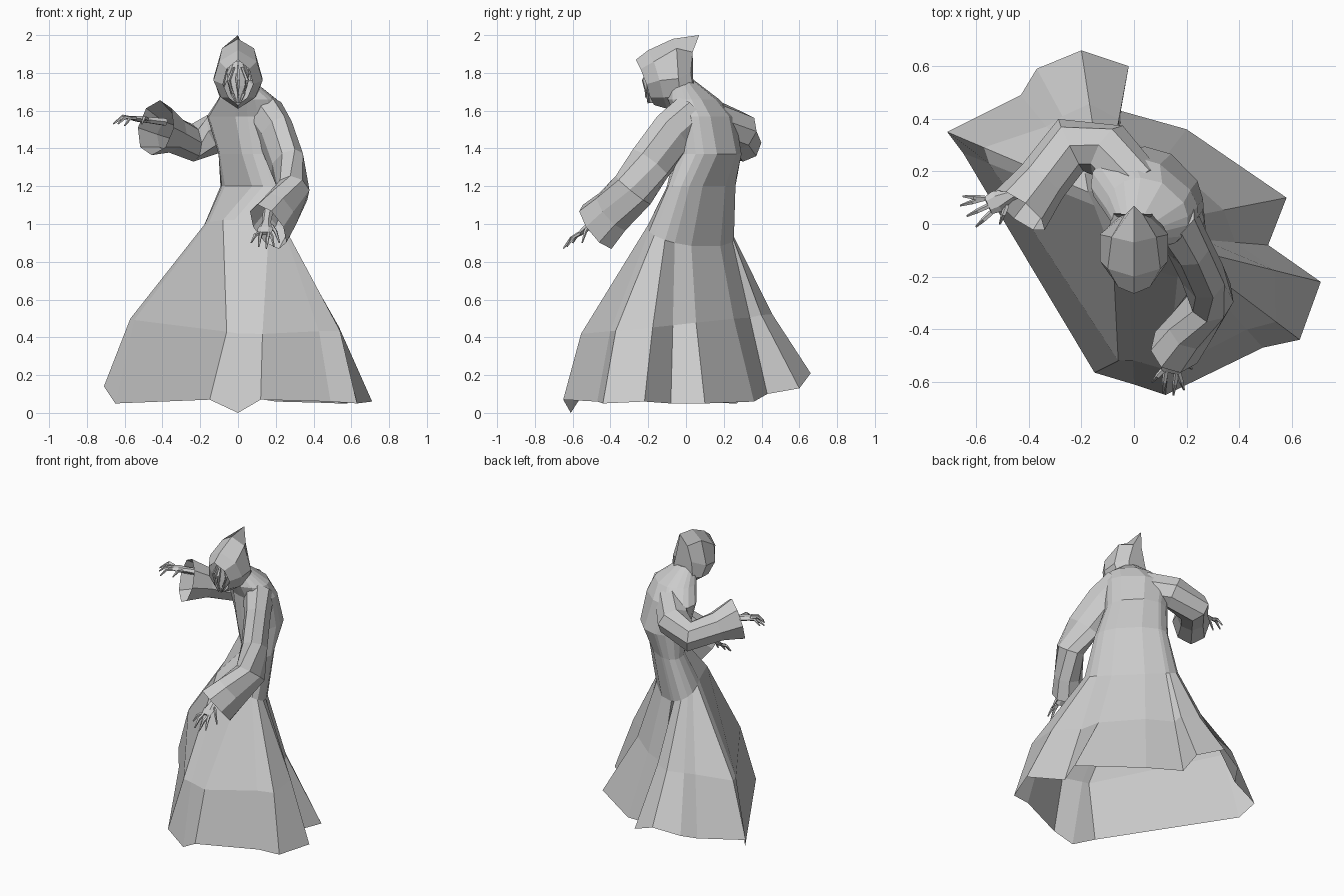
import bpy
import bmesh
from math import atan2, cos, pi, radians, sin, tau
from mathutils import Vector

old = bpy.data.objects.get("Cube")
if old:
    bpy.data.objects.remove(old, do_unlink=True)

grey = bpy.data.materials.new("plain grey")
grey.use_nodes = True
grey.diffuse_color = (.6, .6, .6, 1)
grey.node_tree.nodes["Principled BSDF"].inputs["Base Color"].default_value = grey.diffuse_color


def loft(name, rings, cap_start=False, cap_end=False):
    """Skin a series of closed rings that have equal point counts."""
    bm = bmesh.new()
    loops = [[bm.verts.new(p) for p in ring] for ring in rings]
    for low, high in zip(loops, loops[1:]):
        for i in range(len(low)):
            j = (i + 1) % len(low)
            bm.faces.new((low[i], low[j], high[j], high[i]))
    if cap_start:
        bm.faces.new(loops[0][::-1])
    if cap_end:
        bm.faces.new(loops[-1])
    bmesh.ops.recalc_face_normals(bm, faces=bm.faces)
    mesh = bpy.data.meshes.new(name)
    bm.to_mesh(mesh)
    bm.free()
    mesh.materials.append(grey)
    obj = bpy.data.objects.new(name, mesh)
    bpy.context.collection.objects.link(obj)
    return obj


def tube(name, stations, sides, cap_start=True, cap_end=True):
    """Sweep an oval along stations of (position, side radius, upright radius)."""
    points = [Vector(s[0]) for s in stations]
    rings = []
    for k, (_, across, tall) in enumerate(stations):
        along = points[min(k + 1, len(points) - 1)] - points[max(k - 1, 0)]
        side = along.cross(Vector((0, 0, 1))).normalized()
        up = side.cross(along).normalized()
        rings.append([points[k] + side * across * cos(tau * i / sides)
                      + up * tall * sin(tau * i / sides) for i in range(sides)])
    return loft(name, rings, cap_start, cap_end)


# Robe: irregular pleated hem, flaring out of an oval body
hem = [Vector(p) for p in (
    (0, -.61, 0), (.12, -.65, .07), (.49, -.47, .06), (.63, -.44, .05),
    (.71, -.22, .06), (.51, -.08, .05), (.58, .1, .05), (.2, .36, .06),
    (-.05, .43, .1), (-.02, .6, .13), (-.2, .66, .21), (-.37, .59, .17),
    (-.43, .49, .13), (-.71, .35, .14), (-.65, .27, .05), (-.15, -.565, .07))]
flare = (.8, .79, .75, .75, .6, .5, .35, .4, .5, .42, .5, .5, .6, .74, .8, .78)
start = radians(-97)
angles = []
for i, p in enumerate(hem):
    true_angle = (atan2(p.y - .04, p.x - .07) - start) % tau
    angles.append(start + (true_angle + tau * i / len(hem)) / 2)


def body_ring(x, y, z, wide, deep, turn=0):
    """Oval cross-section, turned so that one shoulder leads."""
    t = radians(turn)
    c, s = cos(t), sin(t)
    ring = []
    for a in angles:
        u, v = wide * cos(a - t), deep * sin(a - t)
        ring.append(Vector((x + u * c - v * s, y + u * s + v * c, z)))
    return ring


# The hip line dips towards the back left; a narrow fold runs down the front
hips = body_ring(.045, .025, .98, .3, .13, -45)
for p in hips:
    p.z -= .4 * (p.x + p.y)
hips[-1] = Vector((-.08, -.12, 1.02))
hips[0] = Vector((-.02, -.15, 1.02))
knees = []
for top, low, t in zip(hips, hem, flare):
    p = top.lerp(low, t)
    p.z = .47 + .08 * low.y
    knees.append(p)
knees[-1] = Vector((-.06, -.52, .43))
loft("robe", [
    hem, knees, hips,
    body_ring(.09, .08, 1.2, .235, .11, -45),
    body_ring(.08, .115, 1.37, .2, .16, -42),
    body_ring(.04, .1, 1.57, .22, .14, -28),
    body_ring(.05, .04, 1.66, .16, .13, -25),
    body_ring(.01, -.02, 1.76, .07, .065)], cap_end=True)

# Sleeves, open at the cuffs
tube("raised_sleeve", [
    ((.02, .14, 1.55), .1, .11), ((-.1, .28, 1.49), .11, .11),
    ((-.24, .3, 1.43), .11, .1), ((-.35, .16, 1.475), .1, .1),
    ((-.435, .05, 1.51), .12, .15)], 8, cap_end=False)
tube("lowered_sleeve", [
    ((.14, .03, 1.58), .1, .12), ((.2, -.07, 1.48), .085, .13),
    ((.26, -.19, 1.32), .085, .125), ((.295, -.28, 1.18), .085, .12),
    ((.22, -.39, 1.065), .09, .13), ((.16, -.47, .985), .1, .15)], 8, cap_end=False)


# Hands with bent, pointed fingers
def hand(name, wrist, knuckles, tips, lift):
    wrist, knuckles = Vector(wrist), Vector(knuckles)
    reach = knuckles - wrist
    side = reach.cross(Vector((0, 0, 1))).normalized()
    tube(name + "_palm", [
        (wrist - reach, .028, .022), (wrist, .024, .018),
        (wrist + reach * .6, .042, .018), (knuckles, .036, .013)], 6)
    for n, tip in enumerate(tips):
        tip = Vector(tip)
        if n == len(tips) - 1:
            root = wrist + reach * .3 + side * .03 * (1 if (tip - wrist).dot(side) > 0 else -1)
        else:
            root = knuckles + side * max(-.03, min(.03, (tip - knuckles).dot(side)))
        bend = root.lerp(tip, .5) + Vector((0, 0, lift))
        tube(f"{name}_finger_{n + 1}", [
            (root, .011, .011), (bend, .01, .01), (tip, .004, .004)], 5)


hand("raised_hand", (-.47, .11, 1.55), (-.555, .07, 1.56),
     [(-.65, .105, 1.54), (-.66, .07, 1.53), (-.635, .03, 1.53), (-.6, -.01, 1.52),
      (-.51, 0, 1.53)], .02)
hand("lowered_hand", (.15, -.49, 1.01), (.14, -.56, .95),
     [(.07, -.6, .9), (.11, -.64, .88), (.15, -.65, .87), (.19, -.63, .88),
      (.22, -.55, .9)], .015)


# Hood: half outlines from crown to chin, mirrored into rings
def mirrored(half):
    inner = [Vector((-x, y, z)) for x, y, z in half[-2:0:-1]]
    return [Vector(p) for p in half] + inner


loft("hood", [mirrored(half) for half in (
    ((0, -.265, 1.87), (.06, -.24, 1.82), (.08, -.21, 1.74), (.05, -.19, 1.67), (0, -.17, 1.63)),
    ((0, -.2, 1.92), (.1, -.17, 1.86), (.13, -.14, 1.76), (.09, -.12, 1.67), (0, -.1, 1.61)),
    ((0, -.07, 1.98), (.085, -.05, 1.93), (.13, -.04, 1.77), (.1, -.03, 1.68), (0, -.05, 1.61)),
    ((0, .07, 2), (.035, .035, 1.91), (.06, .025, 1.8), (.08, .04, 1.7), (0, .04, 1.65)))],
    cap_end=True)

# Gaunt mask tapering to a narrow chin
loft("face", [
    [Vector((wide * cos(a), y - deep * sin(a), z)) for a in (i * pi / 4 for i in range(8))]
    for z, y, wide, deep in ((1.86, -.15, .03, .03), (1.8, -.15, .06, .05),
                             (1.73, -.15, .05, .055), (1.67, -.17, .03, .035),
                             (1.64, -.18, .01, .015))], True, True)
tube("nose_ridge", [((0, -.19, 1.84), .006, .006), ((0, -.22, 1.76), .014, .014),
                    ((0, -.21, 1.67), .006, .008)], 5)
for sign, label in ((1, "left"), (-1, "right")):
    tube(label + "_cheek_ridge", [
        ((.02 * sign, -.19, 1.83), .007, .007), ((.05 * sign, -.2, 1.76), .01, .012),
        ((.03 * sign, -.205, 1.69), .008, .01), ((.01 * sign, -.2, 1.64), .004, .004)], 5)
